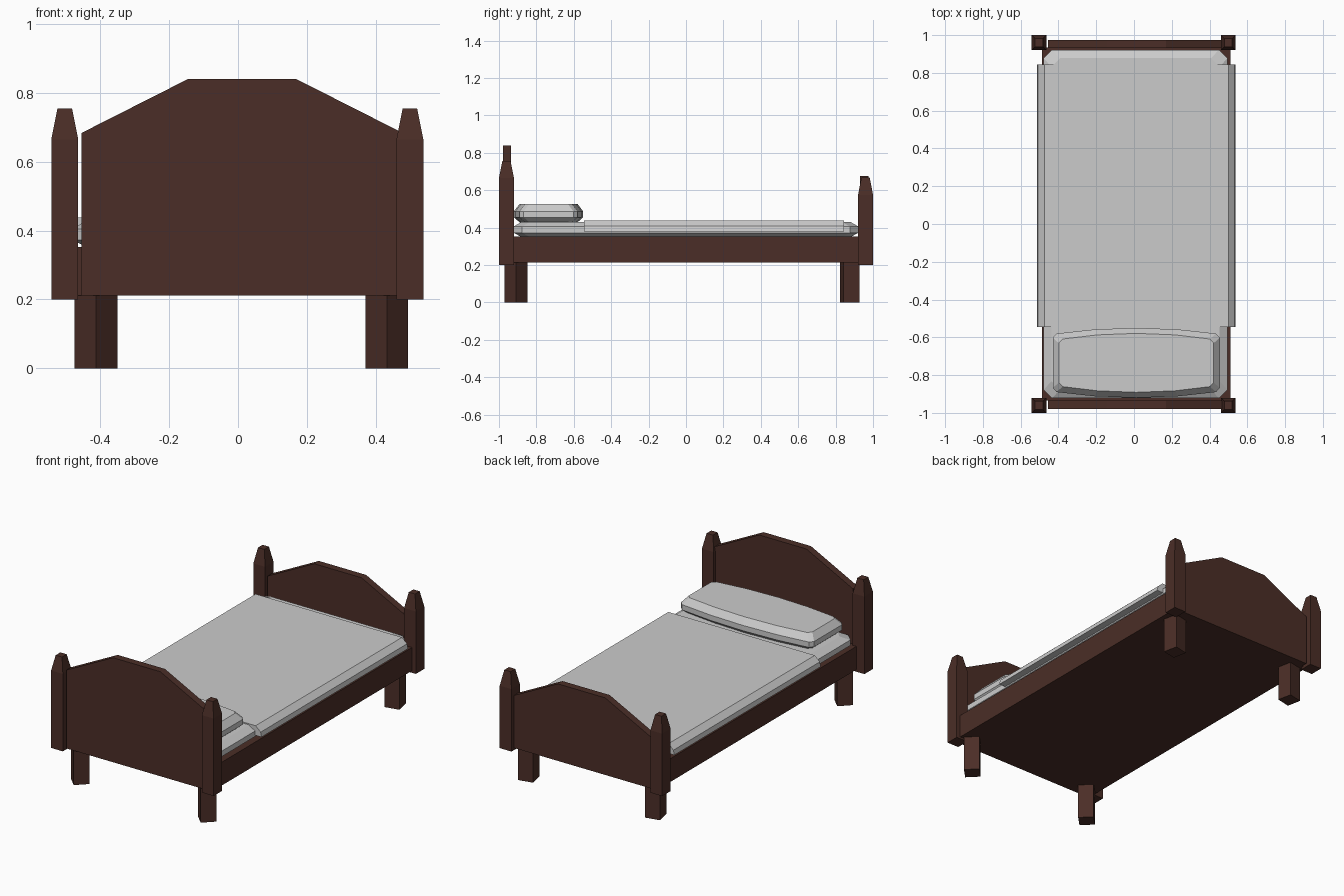
import bpy, bmesh
from math import radians

if "Cube" in bpy.data.objects:
    bpy.data.objects.remove(bpy.data.objects["Cube"])

CX = 0.012  # bed body sits slightly right of the posts

wood = bpy.data.materials.new("dark_wood")
wood.diffuse_color = (0.07, 0.027, 0.02, 1)
wood.use_nodes = True
wood.node_tree.nodes["Principled BSDF"].inputs["Base Color"].default_value = wood.diffuse_color


def loft(name, rings, mat=None):
    """Solid through matching rings of points, capped at both ends."""
    bm = bmesh.new()
    vs = [[bm.verts.new(p) for p in r] for r in rings]
    for a, b in zip(vs, vs[1:]):
        for i in range(len(a)):
            j = (i + 1) % len(a)
            bm.faces.new((a[i], a[j], b[j], b[i]))
    bm.faces.new(vs[0][::-1])
    bm.faces.new(vs[-1])
    bmesh.ops.recalc_face_normals(bm, faces=bm.faces[:])
    me = bpy.data.meshes.new(name)
    bm.to_mesh(me)
    bm.free()
    ob = bpy.data.objects.new(name, me)
    bpy.context.collection.objects.link(ob)
    if mat:
        me.materials.append(mat)
    return ob


def rect(hx, hy, z, cx=0, cy=0):
    return [(cx - hx, cy - hy, z), (cx + hx, cy - hy, z),
            (cx + hx, cy + hy, z), (cx - hx, cy + hy, z)]


def chamfered(hx, hy, c, z, cx, cy):
    pts = [(hx, -hy + c), (hx, hy - c), (hx - c, hy), (-hx + c, hy),
           (-hx, hy - c), (-hx, -hy + c), (-hx + c, -hy), (hx - c, -hy)]
    return [(cx + x, cy + y, z) for x, y in pts]


def extrude_y(name, profile, y0, y1, mat=None):
    return loft(name, [[(x, y, z) for x, z in profile] for y in (y0, y1)], mat)


# Corner posts with tapered tops
for end, y, shoulder, tip in (("head", -0.96, 0.665, 0.755), ("foot", 0.96, 0.575, 0.668)):
    for side, x in (("left", -0.503), ("right", 0.499)):
        loft(f"{end}_post_{side}", [rect(0.039, 0.04, 0.2, x, y), rect(0.039, 0.04, shoulder, x, y),
                                    rect(0.021, 0.022, tip, x, y)], wood)

# Head and foot boards with a sloped, flat-topped outline
for name, y, top in (("headboard", -0.957, 0.84), ("footboard", 0.953, 0.675)):
    outline = [(-0.467, 0.212), (0.467, 0.212), (0.467, top - 0.157),
               (0.157, top), (-0.157, top), (-0.467, top - 0.157)]
    extrude_y(name, [(CX + x, z) for x, z in outline], y - 0.022, y + 0.022, wood)

# Bed base with side rails
loft("bed_base", [rect(0.5, 0.935, 0.212, CX), rect(0.5, 0.935, 0.352, CX)], wood)

# Turned square legs
for end, y, angle in (("front", -0.909, 45), ("back", 0.876, 12)):
    for side, x in (("left", -0.412), ("right", 0.432)):
        leg = loft(f"{end}_leg_{side}", [rect(0.044, 0.044, 0), rect(0.044, 0.044, 0.215)], wood)
        leg.location = (x, y, 0)
        leg.rotation_euler.z = radians(angle)

# Mattress with bevelled edges
loft("mattress", [chamfered(hx, hy, 0.045, z, CX - 0.004, 0) for hx, hy, z in
                  ((0.445, 0.88, 0.35), (0.487, 0.922, 0.372),
                   (0.487, 0.922, 0.405), (0.445, 0.878, 0.431))])

# Blanket draped over both sides
extrude_y("blanket", [(CX + x, z) for x, z in
                      ((-0.526, 0.38), (0.526, 0.38), (0.52, 0.408), (0.487, 0.438),
                       (-0.487, 0.438), (-0.52, 0.408))], -0.545, 0.845)


# Pillow with bulging long sides
def pillow_ring(hx, hy, z):
    half = [(hx, hy - 0.022), (hx - 0.02, hy), (hx * 0.5, hy + 0.022), (0, hy + 0.03),
            (-hx * 0.5, hy + 0.022), (-hx + 0.02, hy), (-hx, hy - 0.022)]
    pts = half + [(-x, -y) for x, y in half]
    return [(CX + x, -0.735 + y, z) for x, y in pts]


loft("pillow", [pillow_ring(*r) for r in ((0.41, 0.125, 0.428), (0.442, 0.155, 0.455),
                                          (0.442, 0.155, 0.487), (0.41, 0.126, 0.525))])
